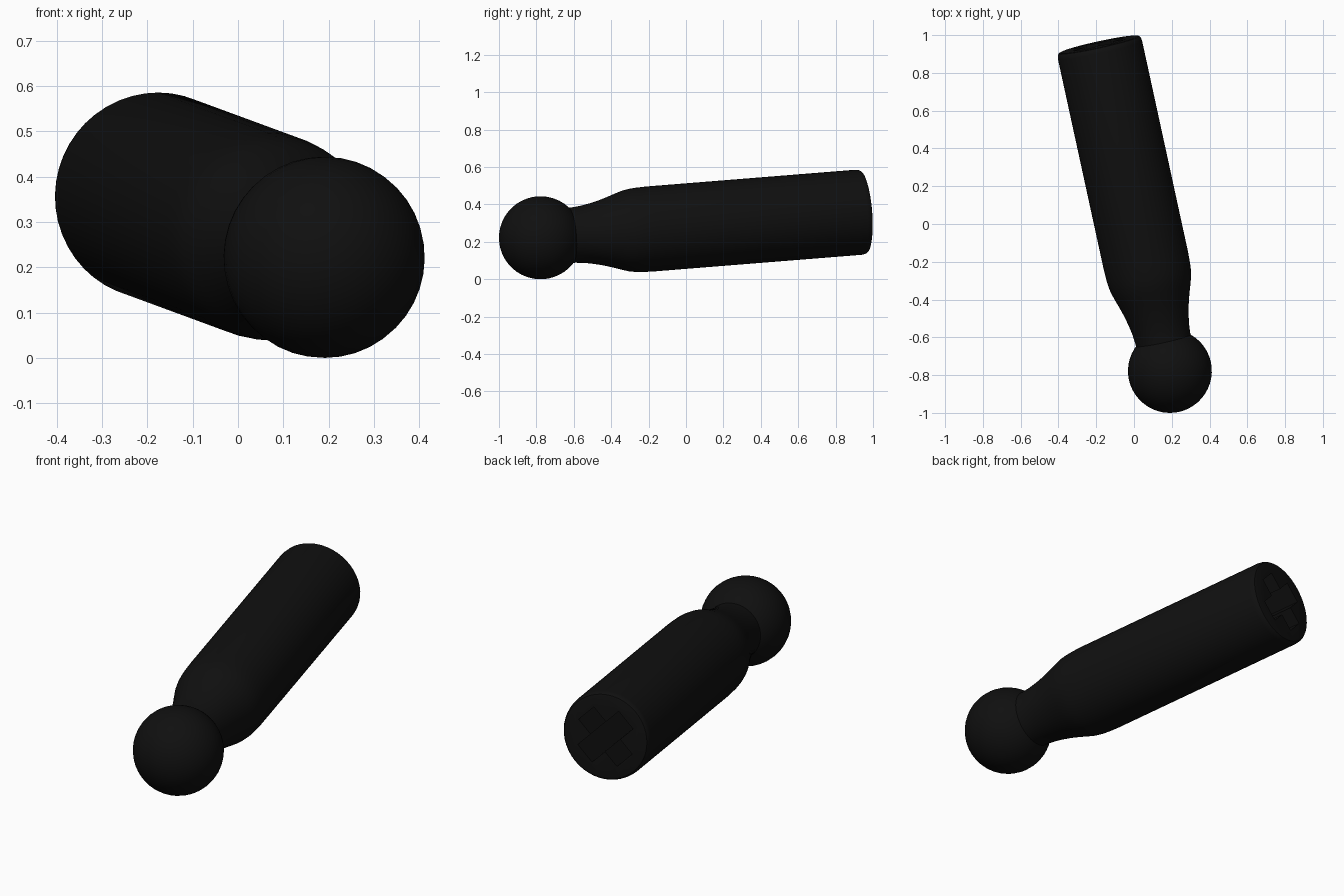
import bpy, bmesh, math
from mathutils import Matrix, Vector

cube = bpy.data.objects.get("Cube")
if cube:
    bpy.data.objects.remove(cube, do_unlink=True)

black = bpy.data.materials.new("black plastic")
black.use_nodes = True
colour = (0.005, 0.005, 0.005, 1)
black.diffuse_color = colour
black.node_tree.nodes["Principled BSDF"].inputs["Base Color"].default_value = colour

# The rod runs from the ball centre along a slanted axis
BALL = Vector((0.19, -0.778, 0.222))
AXIS = Vector((-0.212, 0.974, 0.078)).normalized()
LENGTH = 1.775
PLACE = Matrix.Translation(BALL) @ AXIS.to_track_quat('Z', 'Y').to_matrix().to_4x4()


def make_object(name, bm):
    bmesh.ops.recalc_face_normals(bm, faces=bm.faces)
    mesh = bpy.data.meshes.new(name)
    bm.to_mesh(mesh)
    bm.free()
    mesh.materials.append(black)
    obj = bpy.data.objects.new(name, mesh)
    obj.matrix_world = PLACE
    bpy.context.collection.objects.link(obj)
    return obj


def smooth(obj):
    obj.data.shade_smooth()
    obj.data.set_sharp_from_angle(angle=math.radians(35))


def turned(name, profile, sides=48):
    """Closed turned solid from (distance along axis, radius) pairs."""
    bm = bmesh.new()
    rings = []
    for z, r in profile:
        angles = [2 * math.pi * i / sides for i in range(sides)]
        rings.append([bm.verts.new((r * math.cos(a), r * math.sin(a), z)) for a in angles])
    for low, high in zip(rings, rings[1:]):
        for i in range(sides):
            j = (i + 1) % sides
            bm.faces.new((low[i], low[j], high[j], high[i]))
    bm.faces.new(rings[0][::-1])
    bm.faces.new(rings[-1])
    return make_object(name, bm)


def cross_prism(name, reach, half, start, end):
    """Plus-shaped prism turned so its arms lie on the diagonals."""
    bm = bmesh.new()
    corners = []
    for k in range(4):
        turn = Matrix.Rotation(math.pi / 4 + k * math.pi / 2, 3, 'Z')
        for p in ((reach, -half), (reach, half), (half, half)):
            corners.append(turn @ Vector((p[0], p[1], start)))
    face = bm.faces.new([bm.verts.new(c) for c in corners])
    grown = bmesh.ops.extrude_face_region(bm, geom=[face])["geom"]
    verts = [g for g in grown if isinstance(g, bmesh.types.BMVert)]
    bmesh.ops.translate(bm, verts=verts, vec=(0, 0, end - start))
    return make_object(name, bm)


# Ball end
bm = bmesh.new()
bmesh.ops.create_uvsphere(bm, u_segments=40, v_segments=24, radius=0.222)
smooth(make_object("ball_end", bm))

# Rod with narrow neck, shoulder and rounded rear rim
rod = turned("rod", [
    (0.1, 0.147), (0.18, 0.148), (0.23, 0.153), (0.28, 0.162), (0.335, 0.175),
    (0.385, 0.19), (0.43, 0.205), (0.47, 0.217), (0.505, 0.223), (0.54, 0.226),
    (0.6, 0.228), (LENGTH - 0.03, 0.228), (LENGTH - 0.012, 0.225),
    (LENGTH - 0.003, 0.218), (LENGTH, 0.208)])

# Cross-shaped socket in the rear end
cutter = cross_prism("socket_cutter", 0.148, 0.055, LENGTH - 0.6, LENGTH + 0.1)
cutter.hide_render = True
cut = rod.modifiers.new("socket", 'BOOLEAN')
cut.operation = 'DIFFERENCE'
cut.solver = 'EXACT'
cut.object = cutter
bpy.context.view_layer.update()
graph = bpy.context.evaluated_depsgraph_get()
cut_mesh = bpy.data.meshes.new_from_object(rod.evaluated_get(graph))
rod.modifiers.clear()
rod.data = cut_mesh
bpy.data.objects.remove(cutter, do_unlink=True)
smooth(rod)
